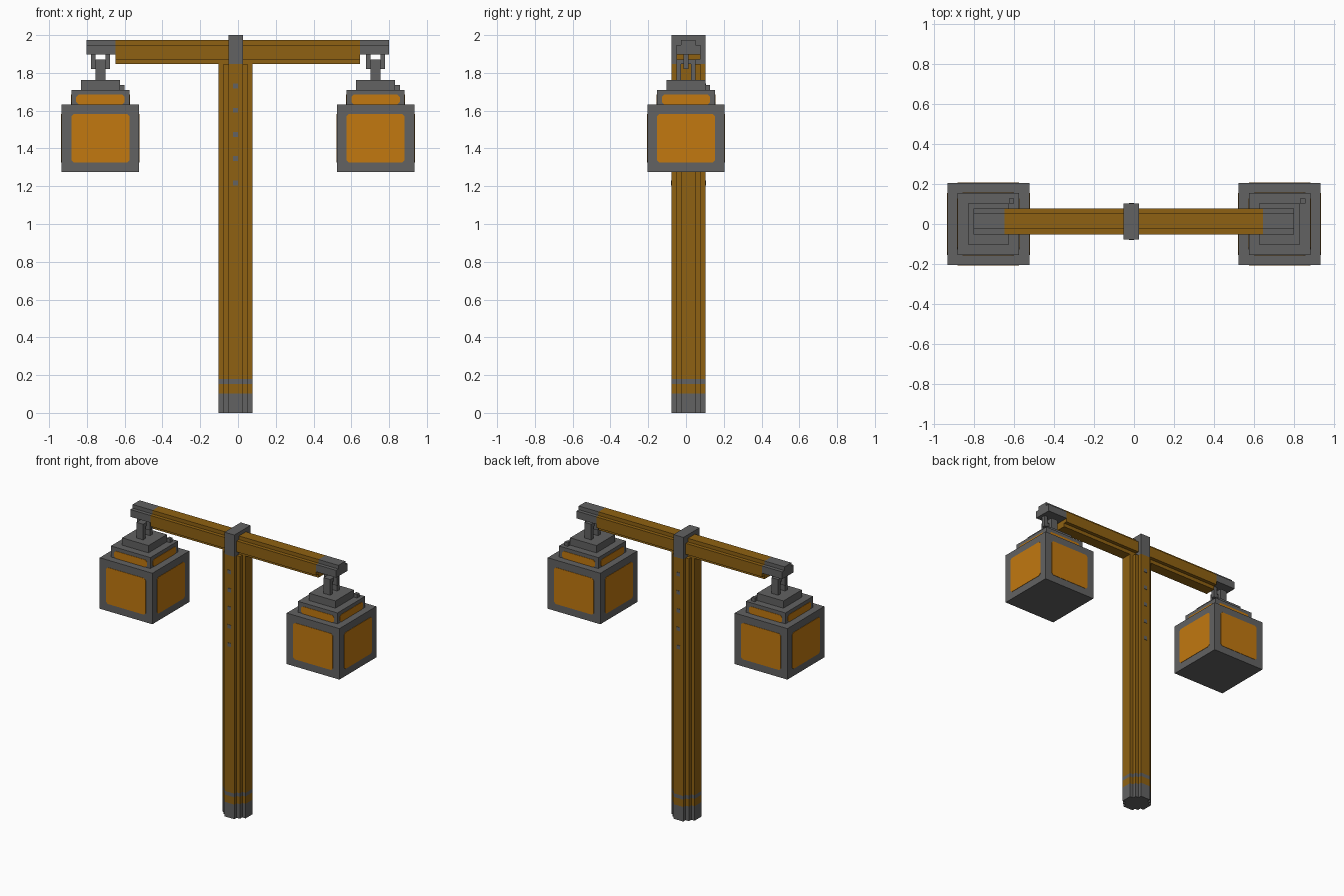
import bpy, bmesh

cube = bpy.data.objects.get("Cube")
if cube:
    bpy.data.objects.remove(cube, do_unlink=True)

U = 2 / 78          # block unit: the model is 78 units tall
T = 0.1             # half thickness of a flush plate, in units


def material(name, rgb):
    m = bpy.data.materials.new(name)
    m.use_nodes = True
    m.diffuse_color = (*rgb, 1)
    m.node_tree.nodes["Principled BSDF"].inputs["Base Color"].default_value = (*rgb, 1)
    return m


IRON = material("dark_iron", (0.122, 0.122, 0.122))
WOOD = material("brown_wood", (0.275, 0.121, 0.006))
GLOW = material("amber_glass", (0.54, 0.19, 0.005))


def prism(name, profile, axis, a, b, mat):
    """Extrude a closed profile along an axis from a to b (in units)."""
    place = {"x": lambda p, t: (t, p[0], p[1]),
             "y": lambda p, t: (p[0], t, p[1]),
             "z": lambda p, t: (p[0], p[1], t)}[axis]
    bm = bmesh.new()
    low, high = ([bm.verts.new([c * U for c in place(p, t)]) for p in profile]
                 for t in (a, b))
    bm.faces.new(low)
    bm.faces.new(high)
    for i in range(len(low)):
        j = (i + 1) % len(low)
        bm.faces.new((low[i], low[j], high[j], high[i]))
    bmesh.ops.recalc_face_normals(bm, faces=bm.faces)
    mesh = bpy.data.meshes.new(name)
    bm.to_mesh(mesh)
    bm.free()
    mesh.materials.append(mat)
    ob = bpy.data.objects.new(name, mesh)
    bpy.context.collection.objects.link(ob)
    return ob


def box(name, x, y, z, mat):
    rect = [(x[0], y[0]), (x[1], y[0]), (x[1], y[1]), (x[0], y[1])]
    return prism(name, rect, "z", z[0], z[1], mat)


def stepped(quarter, cx, cy):
    """Mirror a quarter outline into a full stepped round section."""
    q, r = quarter, quarter[::-1]
    pts = q + [(-x, y) for x, y in r] + [(-x, -y) for x, y in q] + [(x, -y) for x, y in r]
    return [(x + cx, y + cy) for x, y in pts]


def pane(cx, half, z0, z1, c=0.5):
    """Rectangle with clipped corners."""
    l, r = cx - half, cx + half
    return [(l + c, z0), (r - c, z0), (r, z0 + c), (r, z1 - c),
            (r - c, z1), (l + c, z1), (l, z1 - c), (l, z0 + c)]


def panes(name, cx, body, half, z0, z1):
    """Glass plates on the four sides of a square block."""
    for s, side in ((-1, "front"), (1, "back")):
        prism(f"{name}_{side}", pane(cx, half, z0, z1), "y", s * body - T, s * body + T, GLOW)
    for s, side in ((-1, "right"), (1, "left")):
        prism(f"{name}_{side}", pane(0, half, z0, z1), "x",
              cx + s * body - T, cx + s * body + T, GLOW)


# Post: stepped round section with an iron foot and band
post = stepped([(3.5, 1.5), (2.5, 1.5), (2.5, 2.5), (1.5, 2.5), (1.5, 3.5)], -0.5, 0.5)
for name, a, b, mat in (("post_foot", 0, 4, IRON), ("post_lower", 4, 6, WOOD),
                        ("post_band", 6, 7, IRON), ("post_shaft", 7, 72, WOOD)):
    prism(name, post, "z", a, b, mat)

# Rivets on the front and back of the post
for i in range(5):
    z = 47 + 5 * i
    for y, side in ((-3, "front"), (4, "back")):
        box(f"rivet_{side}_{i + 1}", (-1, 0), (y - T, y + T), (z, z + 1), IRON)

# Crossbeam, post cap and iron beam ends
beam = stepped([(2.5, 1.5), (1.5, 1.5), (1.5, 2.5)], 0.5, 74.5)
prism("crossbeam", beam, "x", -25.25, 25.15, WOOD)
box("post_cap", (-2, 1), (-3, 4), (72, 78), IRON)
tip = [(x + 0.5, z + 74.5) for x, z in
       ((-2.5, -0.5), (2.5, -0.5), (2.5, 1.5), (1.5, 1.5), (1.5, 2.5),
        (-1.5, 2.5), (-1.5, 1.5), (-2.5, 1.5))]
prism("beam_end_right", tip, "x", -31.3, -25.25, IRON)
prism("beam_end_left", tip, "x", 25.15, 31.2, IRON)

# Lanterns with hanging links
B = 49.7            # underside of the lantern body
for cx, side in ((-28.4, "right"), (28.4, "left")):
    def block(name, hx, hy, z, dx=0, dy=0):
        box(f"{name}_{side}", (cx + dx - hx, cx + dx + hx), (dy - hy, dy + hy), z, IRON)

    block("lantern_body", 8, 8, (B, B + 14))
    block("lantern_collar", 6, 6, (B + 14, B + 17))
    block("lantern_lid", 4, 4, (B + 17, B + 19))
    block("lid_knob", 0.5, 0.5, (B + 17, B + 18), 4.5, 4.5)
    panes(f"window_{side}", cx, 8, 6, B + 2, B + 12)
    panes(f"collar_glass_{side}", cx, 6, 5, B + 14, B + 16)
    # Upper link faces the front, lower link is turned a quarter
    for s, end in ((-1, "a"), (1, "b")):
        block(f"upper_link_prong_{end}", 0.5, 0.5, (71, 74), dx=1.5 * s)
        block(f"lower_link_prong_{end}", 1, 0.5, (B + 19, 73), dy=1.5 * s)
    block("upper_link_bar", 1, 0.5, (71, 72))
    block("lower_link_bar", 1, 1, (72, 73))
